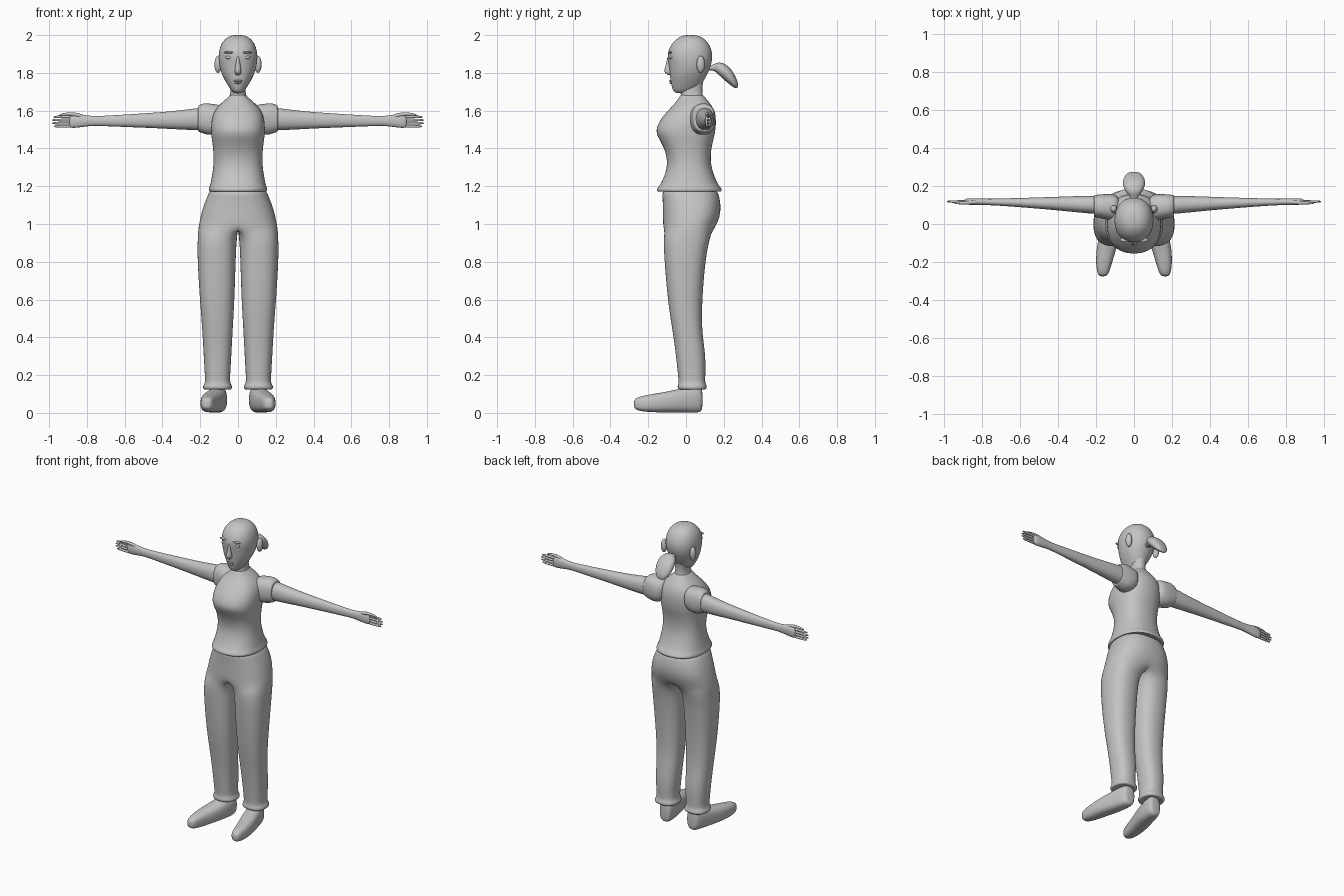
import bpy, bmesh, math
from mathutils import Vector

grey = bpy.data.materials.new("plain grey")
grey.diffuse_color = (0.55, 0.55, 0.55, 1)
N = 16
GROW = 1.025  # offsets the shrinkage of subdivision


def finish(name, bm, mirror, levels=2):
    bmesh.ops.recalc_face_normals(bm, faces=bm.faces[:])
    me = bpy.data.meshes.new(name)
    bm.to_mesh(me)
    bm.free()
    me.materials.append(grey)
    for p in me.polygons:
        p.use_smooth = True
    ob = bpy.data.objects.new(name, me)
    bpy.context.collection.objects.link(ob)
    if mirror:
        m = ob.modifiers.new("Mirror", 'MIRROR')
        m.merge_threshold = 0.0005
    if levels:
        s = ob.modifiers.new("Smooth", 'SUBSURF')
        s.levels = s.render_levels = levels
    return ob


def power(v, p):
    return math.copysign(abs(v) ** (2 / p), v)


def section(a0, a1, b0, b1, p, n):
    """Rounded cross-section filling the given bounds."""
    ca, cb, ra, rb = (a0 + a1) / 2, (b0 + b1) / 2, (a1 - a0) / 2 * GROW, (b1 - b0) / 2 * GROW
    angles = [2 * math.pi * k / n for k in range(n)]
    return [(ca + ra * power(math.cos(t), p), cb + rb * power(math.sin(t), p)) for t in angles]


def half_section(w, b0, b1):
    """Half of a hip section, closed by a straight run on the centre plane."""
    cb, rb, pts = (b0 + b1) / 2, (b1 - b0) / 2 * GROW, []
    for i in range(N):
        k = i if i <= 8 else i - 16
        if abs(k) <= 5:
            t = math.radians(15 * k)
            pts.append((w * GROW * power(math.cos(t), 2.4), cb + rb * power(math.sin(t), 2.4)))
        else:
            pts.append((0.0, cb + rb * (8 - abs(k)) / 2 * (1 if k > 0 else -1)))
    return pts


def skin(name, stations, place, mirror=False, levels=2):
    """Bridge a list of (position, section points) and cap both ends."""
    bm = bmesh.new()
    rows = [[bm.verts.new(place(t, a, b)) for a, b in pts] for t, pts in stations]
    n = len(rows[0])
    for r, s in zip(rows, rows[1:]):
        for i in range(n):
            j = (i + 1) % n
            bm.faces.new((r[i], r[j], s[j], s[i]))
    bm.faces.new(rows[0])
    bm.faces.new(rows[-1])
    if mirror:
        inner = [f for f in bm.faces if all(abs(v.co.x) < 1e-6 for v in f.verts)]
        bmesh.ops.delete(bm, geom=inner, context='FACES')
    return finish(name, bm, mirror, levels)


PLACE = {'x': lambda t, a, b: (t, a, b),
         'y': lambda t, a, b: (a, t, b),
         'z': lambda t, a, b: (a, b, t)}


def loft(name, axis, rings, p=2.2, mirror=False, n=N, levels=2):
    return skin(name, [(r[0], section(*r[1:], p, n)) for r in rings], PLACE[axis], mirror, levels)


def upright(name, rings, p=2.2):
    """Rings of z, half width, front y, back y."""
    return loft(name, 'z', [(z, -w, w, f, b) for z, w, f, b in rings], p)


def blob(name, centre, size, mirror=False):
    bm = bmesh.new()
    bmesh.ops.create_uvsphere(bm, u_segments=16, v_segments=10, radius=1)
    for v in bm.verts:
        v.co = Vector(centre) + v.co * Vector(size)
    return finish(name, bm, mirror, 0)


# Shirt body with a turned hem
upright("shirt", [
    (1.185, .135, -.13, .165), (1.166, .15, -.148, .185), (1.185, .156, -.157, .192),
    (1.203, .147, -.138, .172), (1.25, .138, -.115, .15), (1.32, .127, -.094, .128),
    (1.40, .130, -.112, .132), (1.46, .140, -.149, .148), (1.50, .142, -.160, .156),
    (1.55, .140, -.137, .159), (1.60, .125, -.096, .152), (1.64, .090, -.057, .127),
    (1.67, .052, -.035, .100), (1.69, .040, -.028, .088)], 2.35)

# Sleeves, arms with palms
loft("sleeve", 'x', [
    (.07, .02, .15, 1.50, 1.63), (.13, .02, .158, 1.47, 1.633), (.17, .03, .156, 1.474, 1.641),
    (.20, .035, .153, 1.486, 1.633), (.215, .04, .150, 1.492, 1.622), (.208, .055, .14, 1.51, 1.605)],
    2.4, True)
loft("arm", 'x', [
    (.15, .05, .148, 1.495, 1.618), (.22, .054, .148, 1.497, 1.613), (.30, .062, .147, 1.50, 1.602),
    (.40, .072, .143, 1.506, 1.592), (.55, .085, .138, 1.512, 1.582), (.70, .096, .134, 1.518, 1.573),
    (.77, .100, .132, 1.521, 1.570), (.82, .098, .135, 1.514, 1.579), (.87, .101, .136, 1.508, 1.578),
    (.895, .106, .130, 1.511, 1.573)], 2.2, True)

# Fingers and thumb
for i, tip in enumerate((.975, .985, .985, .978)):
    z = 1.517 + i * .0167
    rings = [(x, .118 - r, .118 + r, z - r, z + r)
             for x, r in ((.87, .008), (.92, .0078), (tip - .012, .0068), (tip, .003))]
    loft(f"finger_{i + 1}", 'x', rings, 2, True, 8, 1)
loft("thumb", 'x', [
    (.80, .106, .126, 1.55, 1.572), (.85, .102, .124, 1.565, 1.591), (.89, .102, .120, 1.575, 1.593),
    (.93, .103, .117, 1.573, 1.587), (.948, .107, .114, 1.571, 1.579)], 2, True, 8, 1)

# Trousers: hips joined on the centre plane, then a separate leg with a cuff
hips = [(1.19, .14, -.125, .16), (1.15, .158, -.122, .172), (1.10, .178, -.12, .182),
        (1.04, .195, -.12, .178), (.975, .207, -.12, .152)]
leg = [(.93, .006, .212, -.118, .128), (.85, .012, .215, -.116, .108), (.70, .016, .208, -.105, .092),
       (.55, .022, .197, -.090, .083), (.42, .030, .187, -.068, .085), (.30, .036, .181, -.052, .104),
       (.20, .042, .175, -.042, .102), (.158, .043, .173, -.037, .100), (.142, .030, .187, -.046, .112),
       (.120, .035, .182, -.040, .106), (.128, .06, .16, -.01, .08)]
skin("trousers", [(z, half_section(w, f, b)) for z, w, f, b in hips]
     + [(r[0], section(*r[1:], 2.4, N)) for r in leg], PLACE['z'], True)

# Shoes, toes turned out
loft("shoe", 'y', [
    (-.276, .150, .180, .030, .066), (-.262, .132, .193, .013, .082), (-.20, .115, .201, .004, .096),
    (-.12, .090, .196, .003, .108), (-.04, .066, .178, .002, .126), (.04, .056, .156, .002, .140),
    (.076, .060, .142, .003, .140), (.088, .070, .130, .020, .120)], 2.6, True)

# Head and neck
upright("head", [
    (2.001, .03, -.008, .055), (1.985, .065, -.045, .095), (1.95, .092, -.080, .125),
    (1.90, .104, -.100, .141), (1.85, .101, -.091, .136), (1.80, .089, -.086, .116),
    (1.76, .069, -.082, .095), (1.72, .045, -.074, .070), (1.69, .023, -.062, .020)])
upright("neck", [
    (1.63, .07, -.03, .11), (1.675, .041, -.027, .087), (1.72, .039, -.024, .085),
    (1.76, .044, -.020, .092), (1.81, .05, -.01, .10)])

# Facial features
loft("nose", 'z', [
    (1.895, -.008, .008, -.100, -.07), (1.85, -.011, .011, -.103, -.07), (1.815, -.018, .018, -.117, -.07),
    (1.80, -.018, .018, -.113, -.07), (1.787, -.010, .010, -.095, -.07)], 2, False, 12, 1)
blob("brow", (.047, -.084, 1.908), (.028, .012, .006), True)
blob("eyelid", (.045, -.078, 1.882), (.022, .012, .009), True)
blob("upper_lip", (0, -.080, 1.758), (.024, .010, .005))
blob("lower_lip", (0, -.078, 1.747), (.020, .010, .005))
blob("ear", (.106, .078, 1.845), (.019, .022, .045), True)

# Ponytail
loft("ponytail", 'y', [
    (.115, -.016, .016, 1.81, 1.838), (.145, -.018, .018, 1.815, 1.842), (.165, -.042, .042, 1.798, 1.857),
    (.205, -.061, .061, 1.760, 1.852), (.245, -.055, .055, 1.727, 1.815), (.266, -.036, .036, 1.716, 1.772),
    (.275, -.018, .018, 1.722, 1.750)])
